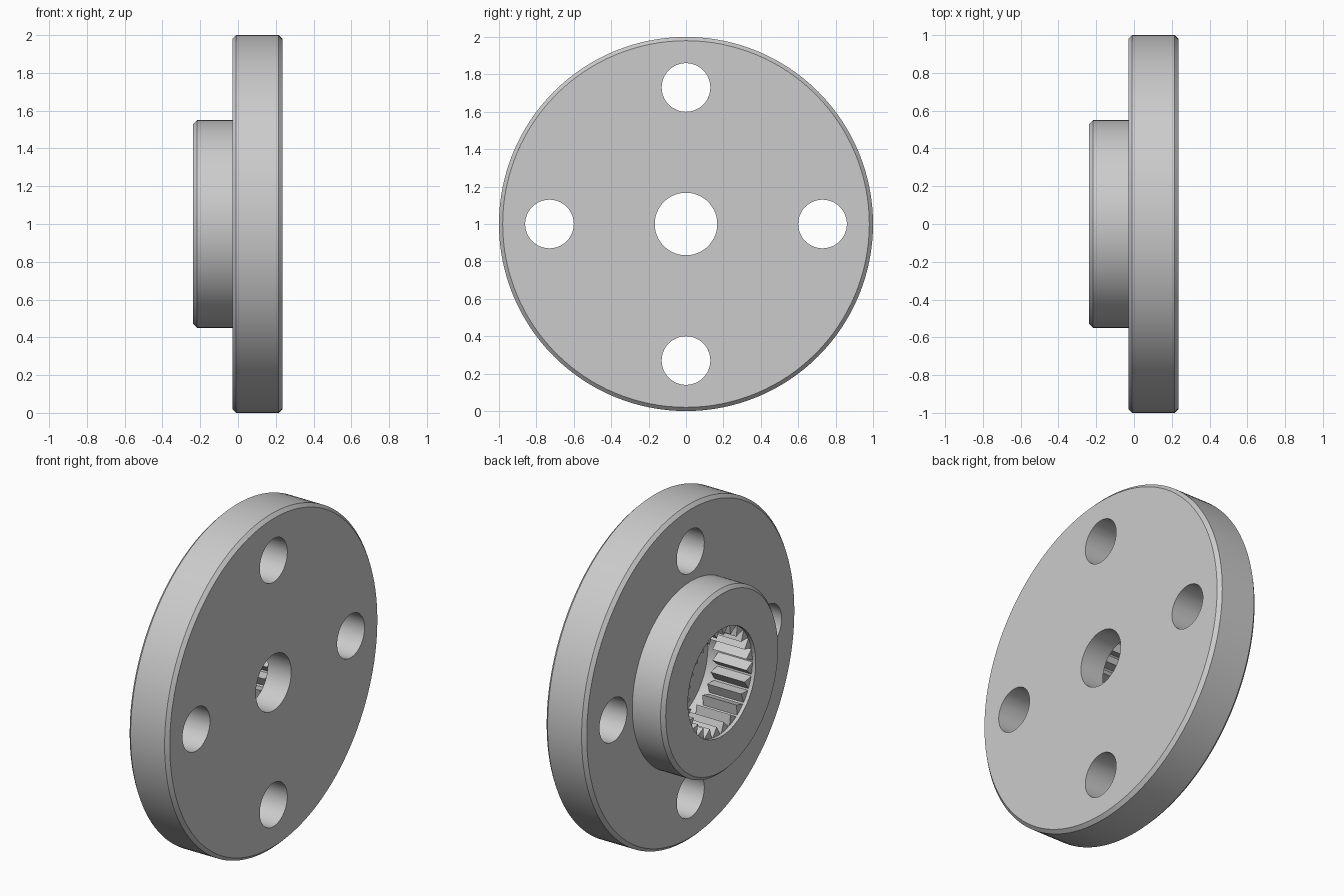
import bpy, bmesh, math
from mathutils import Vector

if "Cube" in bpy.data.objects:
    bpy.data.objects.remove(bpy.data.objects["Cube"])

grey = bpy.data.materials.new("plain_grey")
grey.diffuse_color = (0.6, 0.6, 0.6, 1)
grey.use_nodes = True
grey.node_tree.nodes["Principled BSDF"].inputs["Base Color"].default_value = grey.diffuse_color

CENTRE = Vector((0, 0, 1))
SEGMENTS = 128


def make_object(name, bm):
    bmesh.ops.recalc_face_normals(bm, faces=bm.faces)
    mesh = bpy.data.meshes.new(name)
    bm.to_mesh(mesh)
    bm.free()
    mesh.materials.append(grey)
    obj = bpy.data.objects.new(name, mesh)
    bpy.context.collection.objects.link(obj)
    return obj


def ring_point(x, r, a):
    return CENTRE + Vector((x, r * math.cos(a), r * math.sin(a)))


def lathe(name, profile):
    """Revolve a closed (x, radius) profile around the x axis."""
    bm = bmesh.new()
    rings = [[bm.verts.new(ring_point(x, r, 2 * math.pi * i / SEGMENTS))
              for x, r in profile] for i in range(SEGMENTS)]
    n = len(profile)
    for i in range(SEGMENTS):
        a, b = rings[i], rings[(i + 1) % SEGMENTS]
        for j in range(n):
            k = (j + 1) % n
            bm.faces.new((a[j], a[k], b[k], b[j]))
    return make_object(name, bm)


def shade(obj):
    bpy.ops.object.select_all(action='DESELECT')
    obj.select_set(True)
    bpy.context.view_layer.objects.active = obj
    bpy.ops.object.shade_smooth_by_angle(angle=math.radians(25))


# Flange and hub in one piece, with the stepped centre bore
C = 0.02
body = lathe("flanged_hub", [
    (0.235, 0.167), (0.235, 1 - C), (0.235 - C, 1), (-0.03 + C, 1),
    (-0.03, 1 - C), (-0.03, 0.55), (-0.237 + C, 0.55), (-0.237, 0.55 - C),
    (-0.237, 0.32), (0.08, 0.32), (0.08, 0.167)])

# Four bolt holes through the flange
bm = bmesh.new()
for q in range(4):
    a = q * math.pi / 2
    hole = ring_point(0, 0.73, a)
    ends = [[bm.verts.new(hole + Vector((x, 0.13 * math.cos(t), 0.13 * math.sin(t))))
             for t in (2 * math.pi * i / 64 for i in range(64))] for x in (-0.2, 0.4)]
    for end in ends:
        bm.faces.new(end)
    for i in range(64):
        k = (i + 1) % 64
        bm.faces.new((ends[0][i], ends[0][k], ends[1][k], ends[1][i]))
cutter = make_object("bolt_hole_cutter", bm)
cutter.hide_render = True
cutter.hide_viewport = True

cut = body.modifiers.new("bolt_holes", 'BOOLEAN')
cut.operation = 'DIFFERENCE'
cut.solver = 'EXACT'
cut.object = cutter
bpy.context.view_layer.objects.active = body
bpy.ops.object.modifier_apply(modifier=cut.name)
bpy.data.objects.remove(cutter)
shade(body)

# Ring of triangular spline teeth inside the hub
TEETH = 25
bm = bmesh.new()
for i in range(TEETH):
    a = 2 * math.pi * i / TEETH
    w = math.pi / TEETH * 0.9
    ends = [[bm.verts.new(ring_point(x, r, a + d))
             for r, d in ((0.322, -w), (0.265, 0), (0.322, w))] for x in (-0.215, 0.01)]
    for end in ends:
        bm.faces.new(end)
    for j in range(3):
        k = (j + 1) % 3
        bm.faces.new((ends[0][j], ends[0][k], ends[1][k], ends[1][j]))
make_object("spline_teeth", bm)
